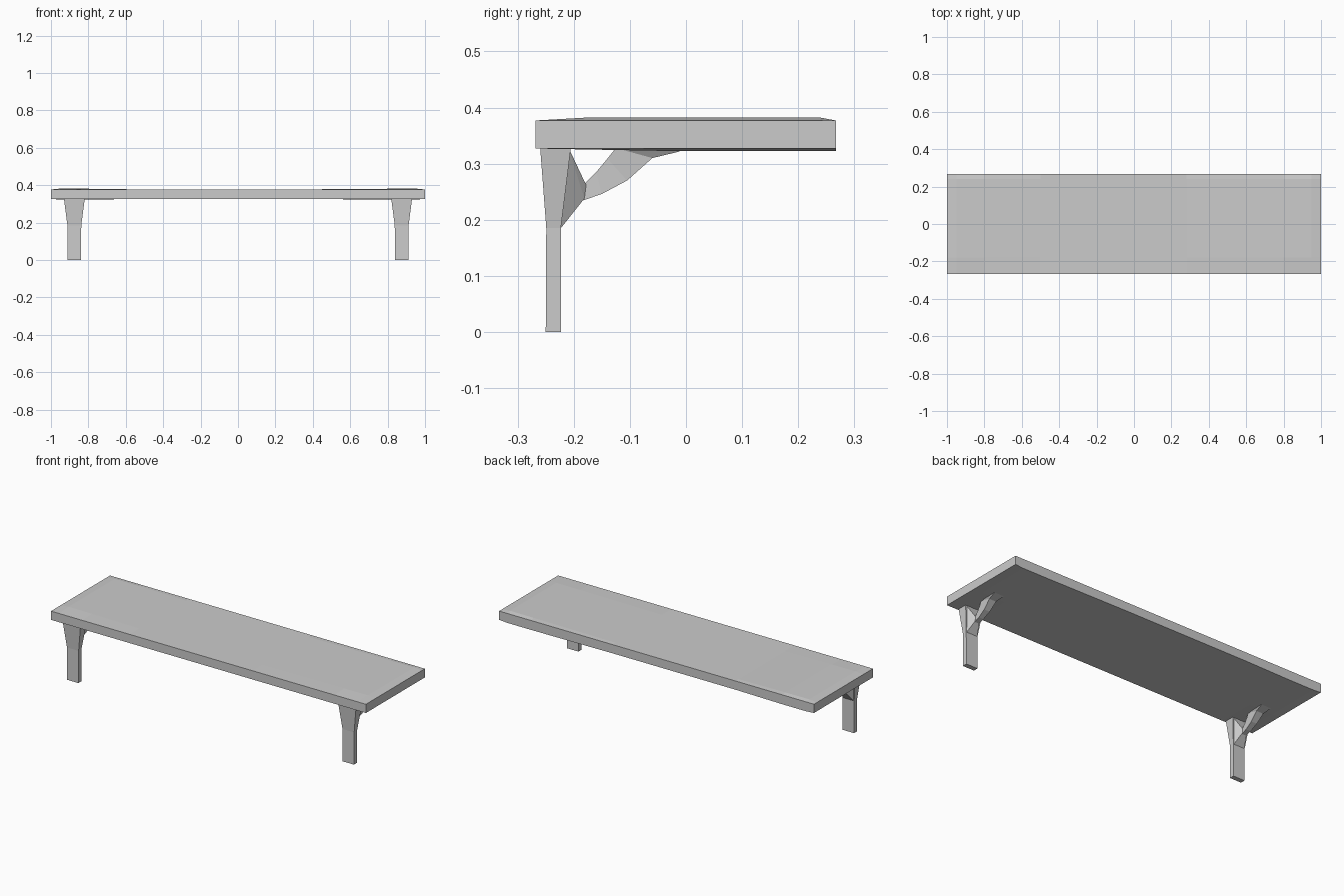
import bpy, bmesh

if "Cube" in bpy.data.objects:
    bpy.data.objects.remove(bpy.data.objects["Cube"])

TOP, BOTTOM = 0.377, 0.327
LEG_X = 0.875


def finish(bm, name):
    bmesh.ops.recalc_face_normals(bm, faces=bm.faces[:])
    mesh = bpy.data.meshes.new(name)
    bm.to_mesh(mesh)
    bm.free()
    obj = bpy.data.objects.new(name, mesh)
    bpy.context.collection.objects.link(obj)
    return obj


def loft(name, rings):
    """Closed solid through rings of equal point count."""
    bm = bmesh.new()
    loops = [[bm.verts.new(p) for p in ring] for ring in rings]
    n = len(loops[0])
    for a, b in zip(loops, loops[1:]):
        for i in range(n):
            j = (i + 1) % n
            bm.faces.new((a[i], a[j], b[j], b[i]))
    bm.faces.new(loops[0])
    bm.faces.new(loops[-1])
    return finish(bm, name)


def hull(name, points):
    bm = bmesh.new()
    for p in points:
        bm.verts.new(p)
    bmesh.ops.convex_hull(bm, input=bm.verts[:])
    return finish(bm, name)


# Plank seat: slightly swollen above and below near both ends
rings = []
for x, up, down in [(-1, 0, 0), (-0.95, .005, .004), (-0.8, .004, .004), (-0.5, 0, 0),
                    (0.28, 0, 0), (0.8, .004, .004), (0.95, .005, .004), (1, 0, 0)]:
    rings.append([(x, -0.268, BOTTOM), (x, -0.05, BOTTOM - down), (x, 0.267, BOTTOM - down),
                  (x, 0.267, TOP), (x, 0.24, TOP + up), (x, -0.18, TOP + up), (x, -0.268, TOP)])
loft("plank", rings)

for side, s in (("left", -1), ("right", 1)):
    cx = s * LEG_X

    # Flat front leg flaring towards the plank
    loft(f"{side}_leg", [
        [(cx - w, y0, z), (cx + w, y0, z), (cx + w, y1, z), (cx - w, y1, z)]
        for z, w, y0, y1 in [(0, .036, -.25, -.223), (.185, .037, -.249, -.223),
                             (.33, .056, -.26, -.205)]])

    # Faceted gusset behind the leg, narrowing to the strut
    gusset = []
    for d in (-1, 1):
        gusset += [(cx + d * .034, -.223, .185), (cx + d * .034, -.235, .2),
                   (cx + d * .05, -.21, .33), (cx + d * .05, -.24, .33),
                   (cx + d * .014, -.181, .238), (cx + d * .014, -.178, .262)]
    hull(f"{side}_gusset", gusset)

    # Curved strut rising from the gusset to the underside
    loft(f"{side}_strut", [
        [(cx - w, ya, za), (cx + w, ya, za), (cx + w, yb, zb), (cx - w, yb, zb)]
        for w, ya, za, yb, zb in [(.013, -.188, .233, -.183, .262),
                                  (.015, -.15, .246, -.16, .285),
                                  (.018, -.105, .27, -.14, .309),
                                  (.022, -.06, .31, -.125, .328),
                                  (.03, -.01, .322, -.12, .332)]])
